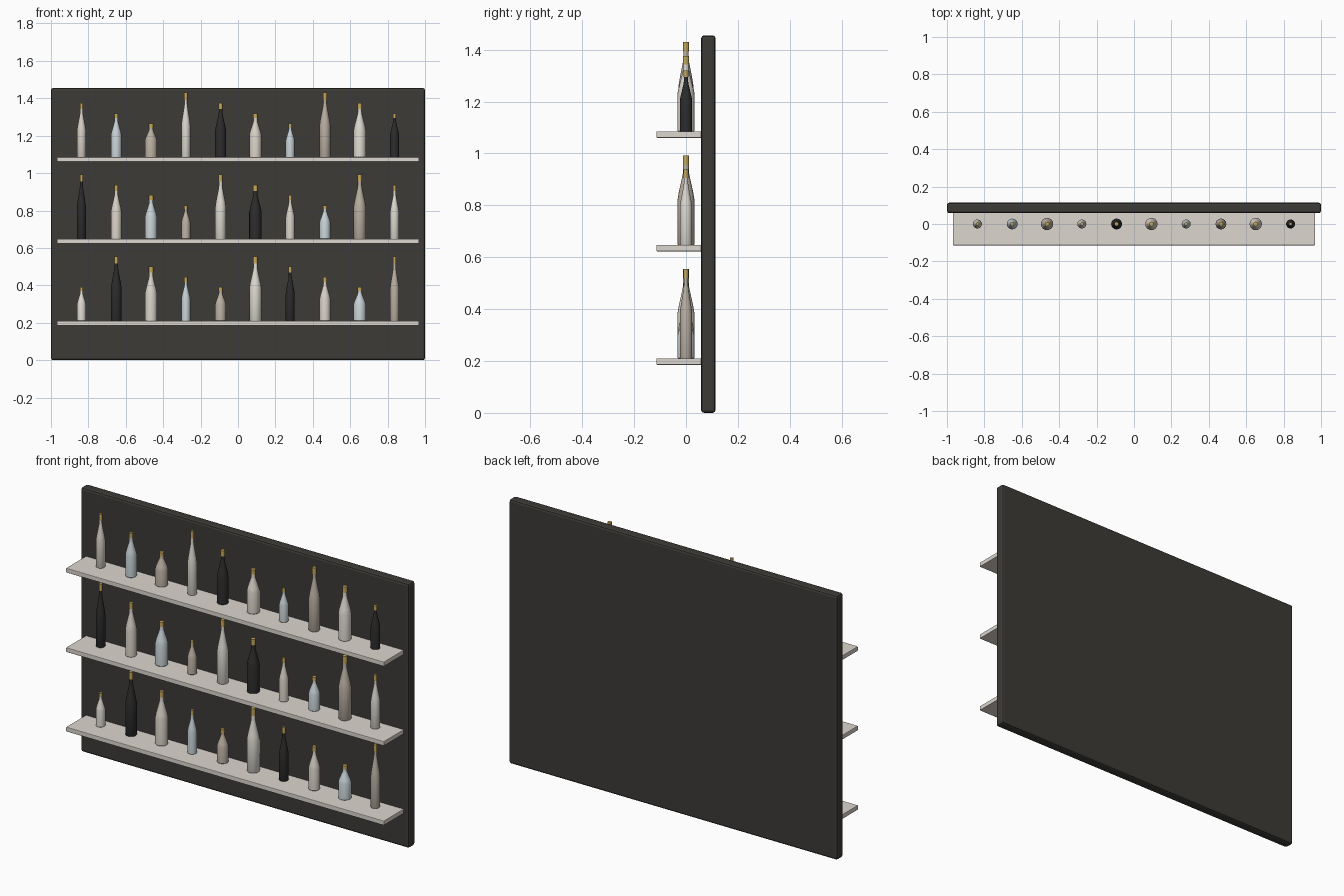
import bpy, bmesh, math

if "Cube" in bpy.data.objects:
    bpy.data.objects.remove(bpy.data.objects["Cube"])


def material(name, rgb):
    m = bpy.data.materials.new(name)
    m.diffuse_color = (*rgb, 1)
    m.use_nodes = True
    m.node_tree.nodes["Principled BSDF"].inputs["Base Color"].default_value = m.diffuse_color
    return m


BOARD = material("charcoal", (0.045, 0.043, 0.038))
SHELF = material("pale_stone", (0.72, 0.67, 0.62))
GOLD = material("gold", (0.58, 0.40, 0.10))
GLASS = [material("black_glass", (0.025, 0.025, 0.025)),
         material("cream_glass", (0.70, 0.65, 0.58)),
         material("blue_glass", (0.58, 0.65, 0.68)),
         material("tan_glass", (0.50, 0.44, 0.37)),
         material("white_glass", (0.74, 0.71, 0.65))]


def box(name, lo, hi, bevel, mat):
    bpy.ops.mesh.primitive_cube_add(size=1, location=[(a + b) / 2 for a, b in zip(lo, hi)])
    ob = bpy.context.object
    ob.name = name
    ob.scale = [b - a for a, b in zip(lo, hi)]
    bpy.ops.object.transform_apply(location=False, rotation=False, scale=True)
    mod = ob.modifiers.new("bevel", "BEVEL")
    mod.width, mod.segments = bevel, 2
    ob.data.materials.append(mat)
    return ob


def lathe(name, profile, loc, mat, sides=16):
    """Closed solid of revolution from (radius, height) points."""
    bm = bmesh.new()
    rings = [[bm.verts.new((r * math.cos(2 * math.pi * k / sides),
                            r * math.sin(2 * math.pi * k / sides), z))
              for k in range(sides)] for r, z in profile]
    for a, b in zip(rings, rings[1:]):
        for k in range(sides):
            n = (k + 1) % sides
            bm.faces.new((a[k], a[n], b[n], b[k]))
    bm.faces.new(rings[0][::-1])
    bm.faces.new(rings[-1])
    me = bpy.data.meshes.new(name)
    bm.to_mesh(me)
    bm.free()
    me.materials.append(mat)
    ob = bpy.data.objects.new(name, me)
    ob.location = loc
    bpy.context.collection.objects.link(ob)
    bpy.ops.object.select_all(action="DESELECT")
    ob.select_set(True)
    bpy.context.view_layer.objects.active = ob
    bpy.ops.object.shade_smooth_by_angle(angle=math.radians(30))


# Back panel
box("back_panel", (-1, 0.058, 0), (1, 0.114, 1.455), 0.012, BOARD)

HEIGHTS = [0.18, 0.345, 0.29, 0.235]
RADII = [0.024, 0.029, 0.033]

for row in range(3):
    top = 0.21 + 0.4375 * row
    # Shelf
    box(f"shelf_{row + 1}", (-0.968, -0.114, top - 0.025), (0.968, 0.062, top), 0.003, SHELF)
    # Bottles: height, width and colour each repeat on their own cycle
    for i in range(10):
        h = HEIGHTS[(i + row) % 4]
        r = RADII[i % 3]
        loc = (-0.837 + 0.186 * i, 0, top)
        tag = f"{row + 1}_{i + 1}"
        lathe(f"bottle_{tag}",
              [(0.94 * r, 0), (r, 0.01 * h), (r, 0.50 * h), (0.86 * r, 0.58 * h),
               (0.40 * r, 0.78 * h), (0.33 * r, 0.83 * h), (0.33 * r, 0.92 * h)],
              loc, GLASS[(i + row + 4) % 5])
        # Gold cap
        lathe(f"cap_{tag}", [(0.37 * r, 0.89 * h), (0.37 * r, h)], loc, GOLD)
